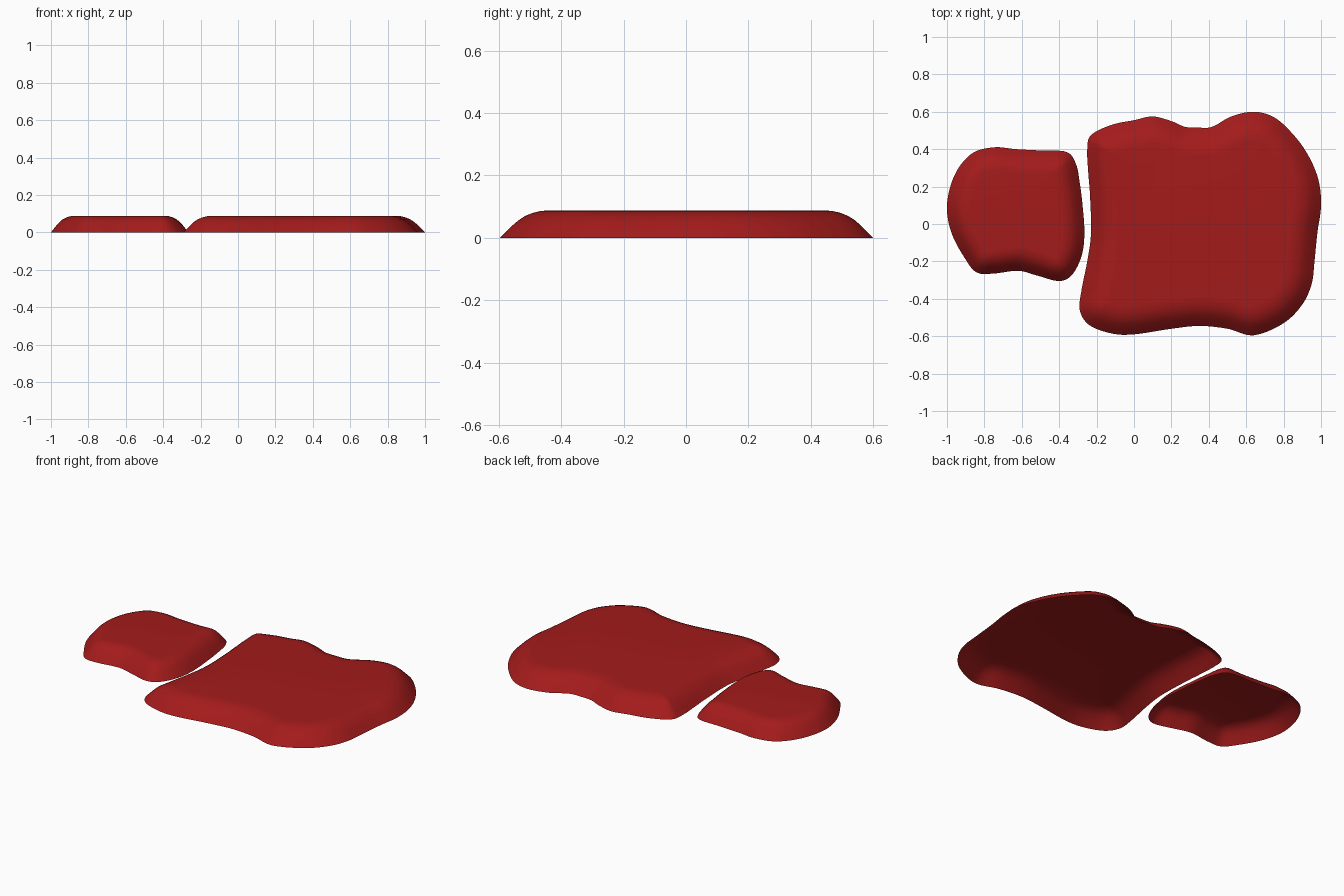
import bpy, bmesh
from mathutils import Vector

if "Cube" in bpy.data.objects:
    bpy.data.objects.remove(bpy.data.objects["Cube"])

# Edge profile: (inset from the outline, height)
PROFILE = [(0, 0), (0.02, 0.02), (0.04, 0.04), (0.06, 0.057), (0.08, 0.07),
           (0.105, 0.08), (0.13, 0.086), (0.155, 0.088)]

# Outlines seen from above
LARGE = [(-.25, .4), (-.23, .475), (-.12, .53), (0, .555), (.1, .575), (.2, .55),
         (.27, .52), (.35, .515), (.42, .52), (.52, .575), (.64, .6), (.75, .57),
         (.85, .48), (.93, .37), (.985, .24), (1, .1), (.98, -.05), (.965, -.2),
         (.95, -.32), (.9, -.43), (.8, -.53), (.64, -.595), (.5, -.56), (.35, -.545),
         (.2, -.56), (0, -.59), (-.12, -.585), (-.24, -.54), (-.29, -.46),
         (-.28, -.35), (-.25, -.2), (-.23, -.05), (-.235, .15), (-.245, .28)]
SMALL = [(-.31, .32), (-.36, .385), (-.5, .393), (-.63, .4), (-.75, .41), (-.87, .375),
         (-.96, .26), (-1, .1), (-.975, -.05), (-.9, -.19), (-.84, -.26),
         (-.75, -.265), (-.62, -.25), (-.52, -.275), (-.4, -.305), (-.33, -.27),
         (-.28, -.17), (-.265, -.05), (-.275, .1), (-.29, .22)]

red = bpy.data.materials.new("red")
red.diffuse_color = (0.37, 0.011, 0.011, 1)
red.use_nodes = True
red.node_tree.nodes["Principled BSDF"].inputs["Base Color"].default_value = red.diffuse_color


def smooth_outline(pts, step=0.02, sub=12):
    """Closed Catmull-Rom curve, counter-clockwise, evenly resampled."""
    p = [Vector(q) for q in pts]
    if sum(p[i - 1].cross(p[i]) for i in range(len(p))) < 0:
        p.reverse()
    fine, n = [], len(p)
    for i in range(n):
        a, b, c, d = p[i - 1], p[i], p[(i + 1) % n], p[(i + 2) % n]
        for k in range(sub):
            t = k / sub
            fine.append(0.5 * (2 * b + (c - a) * t + (2 * a - 5 * b + 4 * c - d) * t * t
                               + (3 * b - a - 3 * c + d) * t ** 3))
    out, travelled = [fine[0]], 0.0
    for a, b in zip(fine, fine[1:]):
        travelled += (b - a).length
        if travelled >= step:
            out.append(b)
            travelled -= step
    return out


def puddle(name, pts, width):
    loop = smooth_outline(pts)
    n = len(loop)
    # Inward directions, softened so the inset rings never cross
    dirs = []
    for i in range(n):
        t = (loop[(i + 1) % n] - loop[i - 1]).normalized()
        dirs.append(Vector((-t.y, t.x)))
    for _ in range(40):
        dirs = [(dirs[i - 1] + dirs[i] + dirs[(i + 1) % n]) / 3 for i in range(n)]
    dirs = [d.normalized() for d in dirs]
    # Rounded rim, flat top, open underside
    bm = bmesh.new()
    rings = [[bm.verts.new((*(q + d * inset * width), z)) for q, d in zip(loop, dirs)]
             for inset, z in PROFILE]
    for lo, hi in zip(rings, rings[1:]):
        for i in range(n):
            j = (i + 1) % n
            bm.faces.new((lo[i], lo[j], hi[j], hi[i]))
    top = bm.faces.new(rings[-1])
    bmesh.ops.triangulate(bm, faces=[top])
    for f in bm.faces:
        f.smooth = True
    mesh = bpy.data.meshes.new(name)
    bm.to_mesh(mesh)
    bm.free()
    mesh.materials.append(red)
    bpy.context.collection.objects.link(bpy.data.objects.new(name, mesh))


puddle("large_puddle", LARGE, 1.0)
puddle("small_puddle", SMALL, 0.8)
